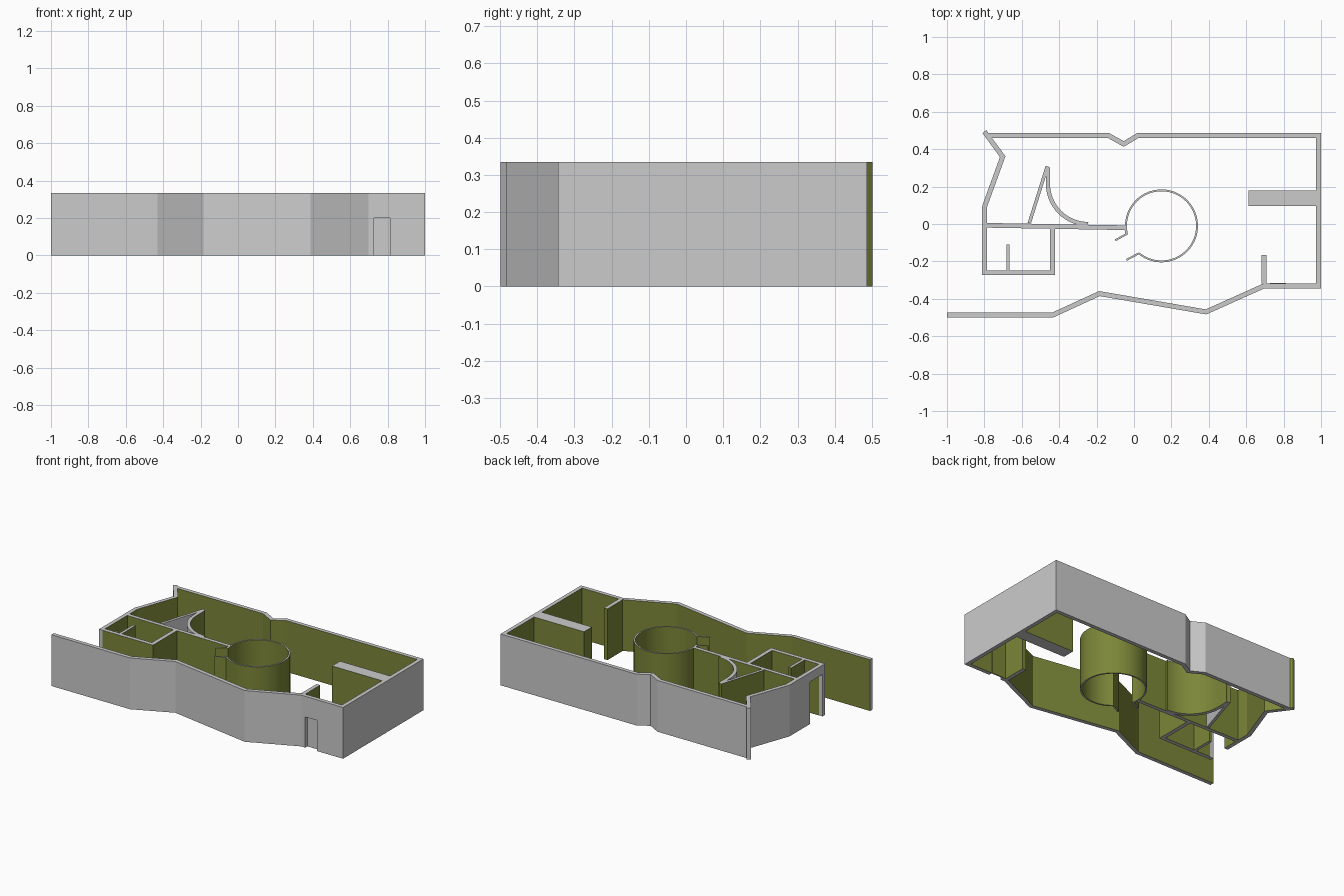
import bpy, bmesh
from math import sin, cos, radians
from mathutils import Vector

if "Cube" in bpy.data.objects:
    bpy.data.objects.remove(bpy.data.objects["Cube"])

H = 0.335   # wall height
T = 0.026   # wall thickness
GREY, OLIVE = 0, 1

olive = bpy.data.materials.new("olive_interior")
olive.diffuse_color = (0.2, 0.24, 0.04, 1)
olive.use_nodes = True
olive.node_tree.nodes["Principled BSDF"].inputs["Base Color"].default_value = olive.diffuse_color


def arc(cx, cy, r, a0, a1, n):
    angles = [radians(a0 + (a1 - a0) * i / n) for i in range(n + 1)]
    return [(cx + r * cos(a), cy + r * sin(a)) for a in angles]


def wall(name, path, left=OLIVE, right=OLIVE, cap=OLIVE, t=T, z0=0.0, z1=H, smooth=False):
    """Mitred wall along a centre line, with a colour for each side."""
    pts = [Vector(p) for p in path]
    dirs = [(b - a).normalized() for a, b in zip(pts, pts[1:])]
    norms = [Vector((-d.y, d.x)) for d in dirs]
    bm = bmesh.new()
    rings = []
    for i, p in enumerate(pts):
        n0, n1 = norms[max(i - 1, 0)], norms[min(i, len(norms) - 1)]
        off = (n0 + n1) * (t / 2 / (1 + n0.dot(n1)))
        corners = [(p + off, z0), (p - off, z0), (p - off, z1), (p + off, z1)]
        rings.append([bm.verts.new((q.x, q.y, z)) for q, z in corners])
    for a, b in zip(rings, rings[1:]):
        for k, mat in enumerate((GREY, right, GREY, left)):
            j = (k + 1) % 4
            bm.faces.new((a[k], a[j], b[j], b[k])).material_index = mat
    bm.faces.new(rings[0]).material_index = cap
    bm.faces.new(rings[-1]).material_index = cap
    bmesh.ops.recalc_face_normals(bm, faces=bm.faces)
    me = bpy.data.meshes.new(name)
    bm.to_mesh(me)
    bm.free()
    ob = bpy.data.objects.new(name, me)
    bpy.context.collection.objects.link(ob)
    me.materials.append(None)
    me.materials.append(olive)
    bpy.ops.object.select_all(action='DESELECT')
    bpy.context.view_layer.objects.active = ob
    ob.select_set(True)
    if smooth:
        bpy.ops.object.shade_smooth_by_angle(angle=radians(30))
    return ob


def cut_door(ob, start, end, height):
    """Cut a doorway between two points of a wall."""
    cutter = wall("door_cutter", [start, end], t=0.1, z0=-0.1, z1=height)
    cutter.hide_render = True
    for p in cutter.data.polygons:
        p.material_index = GREY
    mod = ob.modifiers.new("doorway", 'BOOLEAN')
    mod.operation, mod.solver, mod.object = 'DIFFERENCE', 'EXACT', cutter
    bpy.context.view_layer.objects.active = ob
    bpy.ops.object.modifier_apply(modifier=mod.name)
    bpy.data.objects.remove(cutter)


# Outer wall: front, right and back, with the front doorway and door
outer = wall("outer_wall", [
    (-1, -0.486), (-0.433, -0.486), (-0.185, -0.372), (0.385, -0.47),
    (0.695, -0.331), (0.987, -0.331), (0.987, 0.474), (0.022, 0.474),
    (-0.055, 0.428), (-0.138, 0.474), (-0.785, 0.474)], right=GREY, cap=GREY)
cut_door(outer, (0.727, -0.331), (0.813, -0.331), 0.2)
wall("front_door", [(0.727, -0.319), (0.813, -0.319)], right=GREY, t=0.008, z1=0.2)

# Bent left wall with the side doorway
side = wall("left_wall", [(-0.8, 0.494), (-0.702, 0.36), (-0.8, 0.09), (-0.8, -0.274)],
            right=GREY, cap=GREY)
cut_door(side, (-0.8, -0.12), (-0.8, -0.25), 0.275)

# Small room and partitions
wall("room_wall", [(-0.787, -0.261), (-0.436, -0.261), (-0.436, -0.025)])
wall("room_partition", [(-0.674, -0.248), (-0.674, -0.11)], t=0.018)
wall("middle_wall", [(-0.787, -0.007), (-0.045, -0.02)], t=0.025)
wall("middle_wall_return", [(-0.045, -0.03), (-0.042, -0.056)], t=0.01)
wall("front_partition", [(0.696, -0.318), (0.696, -0.165)])
wall("thick_partition", [(0.613, 0.137), (0.974, 0.137)], t=0.082)

# Pointed niche: a slanted wall and a curved wall
wall("niche_slanted_wall", [(-0.56, 0.004), (-0.464, 0.308)], right=GREY, t=0.018)
wall("niche_curved_wall",
     [(-0.46, 0.303)] + arc(-0.245, 0.215, 0.215, 180, 270, 16),
     right=GREY, t=0.022, smooth=True)

# Round room with its two entrance wings
wall("round_room",
     [(-0.04, -0.192), (0.02, -0.16)] + arc(0.147, -0.01, 0.19, 231, 553, 56) + [(-0.1, -0.087)],
     t=0.01, smooth=True)
